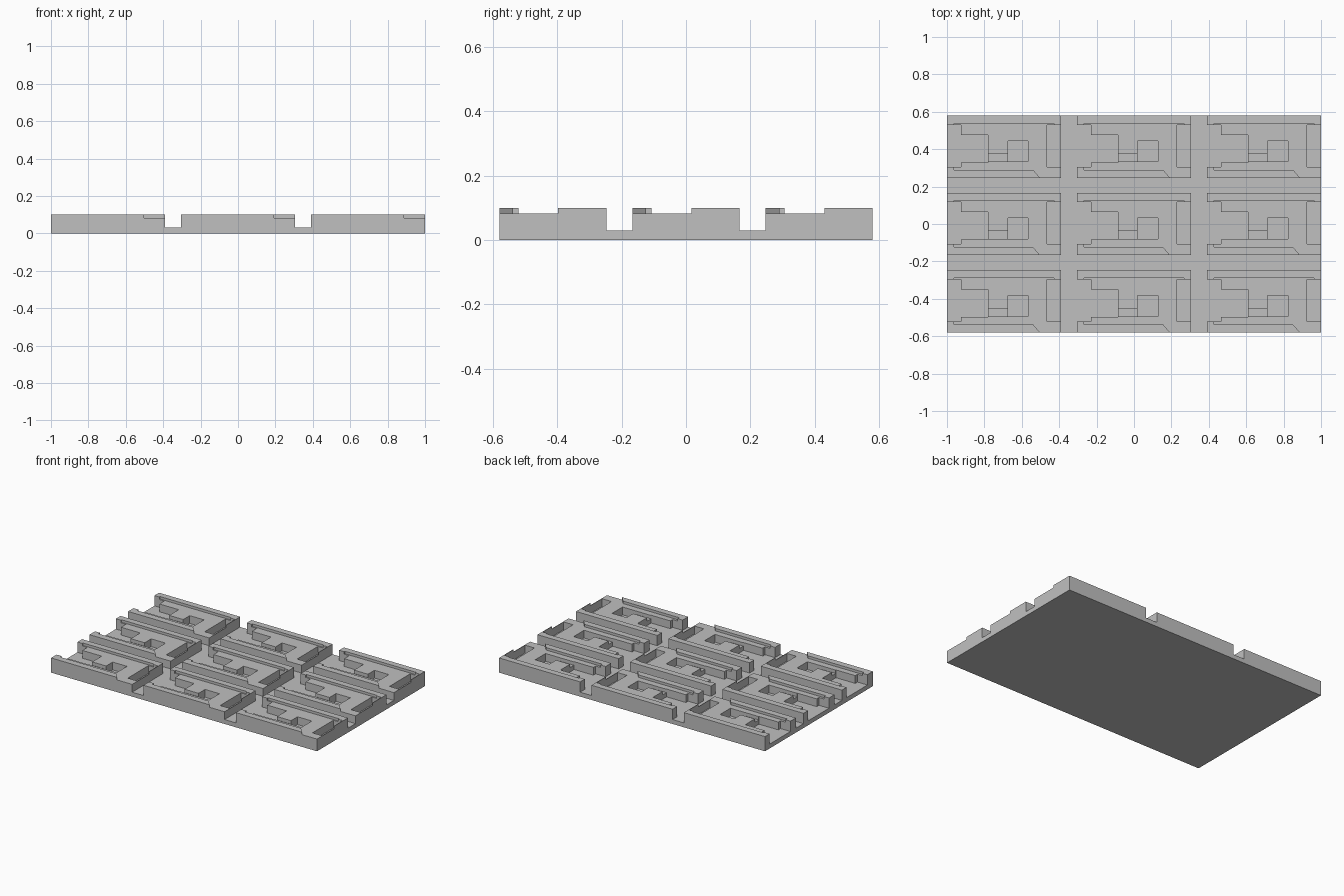
import bpy, bmesh

cube = bpy.data.objects.get("Cube")
if cube:
    bpy.data.objects.remove(cube, do_unlink=True)

grey = bpy.data.materials.new("plain_grey")
grey.use_nodes = True
colour = (0.53, 0.53, 0.53, 1)
grey.diffuse_color = colour
grey.node_tree.nodes["Principled BSDF"].inputs["Base Color"].default_value = colour

W, D = 0.61, 0.333              # size of one tile
BASE, FLOOR, TOP = 0.03, 0.083, 0.1
FRONT, BACK = 0.059, 0.283      # inner faces of the thick wall ends
HALF_Y = 0.58


def prism(name, outline, z0, z1):
    """Extrude a flat outline upwards from z0 to z1."""
    bm = bmesh.new()
    face = bm.faces.new([bm.verts.new((x, y, z0)) for x, y in outline])
    up = bmesh.ops.extrude_face_region(bm, geom=[face])["geom"]
    for v in up:
        if isinstance(v, bmesh.types.BMVert):
            v.co.z = z1
    bmesh.ops.recalc_face_normals(bm, faces=bm.faces)
    mesh = bpy.data.meshes.new(name)
    bm.to_mesh(mesh)
    bm.free()
    mesh.materials.append(grey)
    ob = bpy.data.objects.new(name, mesh)
    bpy.context.collection.objects.link(ob)
    return ob


def rect(x0, x1, y0, y1):
    return [(x0, y0), (x1, y0), (x1, y1), (x0, y1)]


def tiled(name, outline, z0, z1):
    """Repeat a tile part over the three by three grid."""
    ob = prism(name, outline, z0, z1)
    ob.location = (-1, -HALF_Y, 0)
    for step in ((0.695, 0, 0), (0, 0.4135, 0)):
        arr = ob.modifiers.new("repeat", 'ARRAY')
        arr.count = 3
        arr.use_relative_offset = False
        arr.use_constant_offset = True
        arr.constant_offset_displace = step


# Base slab
prism("base_slab", rect(-1, 1, -HALF_Y, HALF_Y), 0, BASE)

# Tile body, with the left recess, channel, square well and right slot cut out
tiled("tile_body", [
    (0, 0), (W, 0), (W, FRONT), (0.535, FRONT), (0.535, BACK), (W, BACK), (W, D), (0, D),
    (0, BACK), (0.075, BACK), (0.075, 0.23), (0.22, 0.23), (0.22, 0.128), (0.325, 0.128),
    (0.325, 0.198), (0.433, 0.198), (0.433, 0.086), (0.22, 0.086), (0.22, 0.083),
    (0.075, 0.083), (0.075, FRONT), (0, FRONT)], BASE, FLOOR)
tiled("channel_floor", rect(0.22, 0.325, 0.086, 0.128), BASE, 0.06)

# Raised walls along the front and back of each tile
tiled("front_wall", [(0, 0), (0.497, 0), (0.46, 0.043), (0.037, 0.043),
                     (0.037, FRONT), (0, FRONT)], FLOOR, TOP)
tiled("back_wall", [(0, BACK), (0.037, BACK), (0.037, 0.291), (0.572, 0.291),
                    (0.572, BACK), (W, BACK), (W, D), (0, D)], FLOOR, TOP)

# Thin stepped plate closing the right slot
tiled("end_plate_low", rect(W - 0.004, W, FRONT, 0.183), BASE, FLOOR)
tiled("end_plate_high", rect(W - 0.004, W, 0.183, BACK), BASE, TOP)
